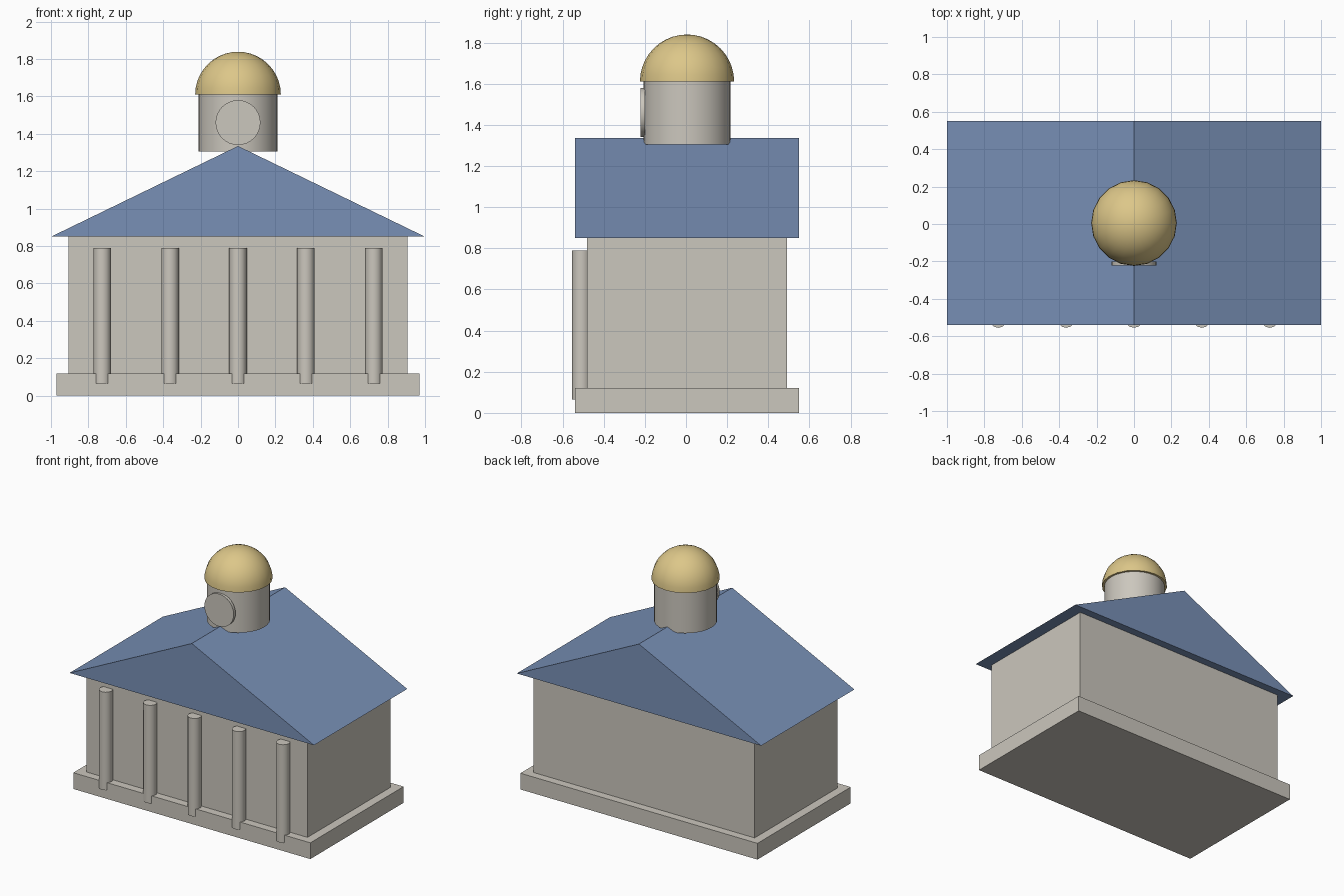
import bpy
import bmesh
import math
from mathutils import Matrix

cube = bpy.data.objects.get("Cube")
if cube:
    bpy.data.objects.remove(cube, do_unlink=True)

CY = 0.005  # depth centre of the main masses


def material(name, rgb):
    m = bpy.data.materials.new(name)
    m.use_nodes = True
    m.diffuse_color = (*rgb, 1)
    m.node_tree.nodes["Principled BSDF"].inputs["Base Color"].default_value = (*rgb, 1)
    return m


stone = material("pale stone", (0.60, 0.57, 0.51))
slate = material("blue roof", (0.19, 0.28, 0.47))
gold = material("soft gold", (0.72, 0.57, 0.25))


def finish(bm, name, mat, smooth=False):
    bmesh.ops.recalc_face_normals(bm, faces=bm.faces)
    mesh = bpy.data.meshes.new(name)
    bm.to_mesh(mesh)
    bm.free()
    mesh.materials.append(mat)
    ob = bpy.data.objects.new(name, mesh)
    bpy.context.collection.objects.link(ob)
    if smooth:
        bpy.ops.object.select_all(action="DESELECT")
        ob.select_set(True)
        bpy.context.view_layer.objects.active = ob
        bpy.ops.object.shade_smooth_by_angle(angle=math.radians(40))
    return ob


def box(name, width, depth, z0, z1, mat):
    bm = bmesh.new()
    place = Matrix.Translation((0, CY, (z0 + z1) / 2)) @ Matrix.Diagonal((width, depth, z1 - z0, 1))
    bmesh.ops.create_cube(bm, size=1, matrix=place)
    return finish(bm, name, mat)


def cylinder(name, centre, radius, height, sides, mat, turn=Matrix()):
    bm = bmesh.new()
    bmesh.ops.create_cone(bm, cap_ends=True, segments=sides, radius1=radius, radius2=radius,
                          depth=height, matrix=Matrix.Translation(centre) @ turn)
    return finish(bm, name, mat, smooth=True)


# Plinth and hall
box("plinth", 1.94, 1.09, 0, 0.12, stone)
box("hall", 1.81, 0.97, 0.12, 0.85, stone)

# Row of front columns
for i in range(5):
    cylinder(f"column_{i + 1}", ((i - 2) * 0.363, -0.508, 0.427), 0.047, 0.725, 12, stone)

# Gable roof: a triangle pushed back
bm = bmesh.new()
gable = bm.faces.new([bm.verts.new((x, CY - 0.545, z)) for x, z in ((-1, 0.85), (1, 0.85), (0, 1.335))])
back = bmesh.ops.extrude_face_region(bm, geom=[gable], use_keep_orig=True)
bmesh.ops.translate(bm, vec=(0, 1.09, 0), verts=[v for v in back["geom"] if isinstance(v, bmesh.types.BMVert)])
finish(bm, "gable_roof", slate)

# Drum with a round front plate
cylinder("drum", (0, CY, 1.46), 0.212, 0.31, 32, stone)
cylinder("round_plate", (0, -0.211, 1.46), 0.12, 0.022, 32, stone, Matrix.Rotation(math.pi / 2, 4, "X"))

# Half-sphere dome, closed underneath
bm = bmesh.new()
bmesh.ops.create_uvsphere(bm, u_segments=20, v_segments=20, radius=0.229,
                          matrix=Matrix.Translation((0, CY, 1.61)))
cut = bmesh.ops.bisect_plane(bm, geom=bm.verts[:] + bm.edges[:] + bm.faces[:],
                             plane_co=(0, 0, 1.61), plane_no=(0, 0, 1), clear_inner=True)
bmesh.ops.holes_fill(bm, edges=[e for e in bm.edges if e.is_boundary], sides=0)
finish(bm, "dome", gold, smooth=True)
